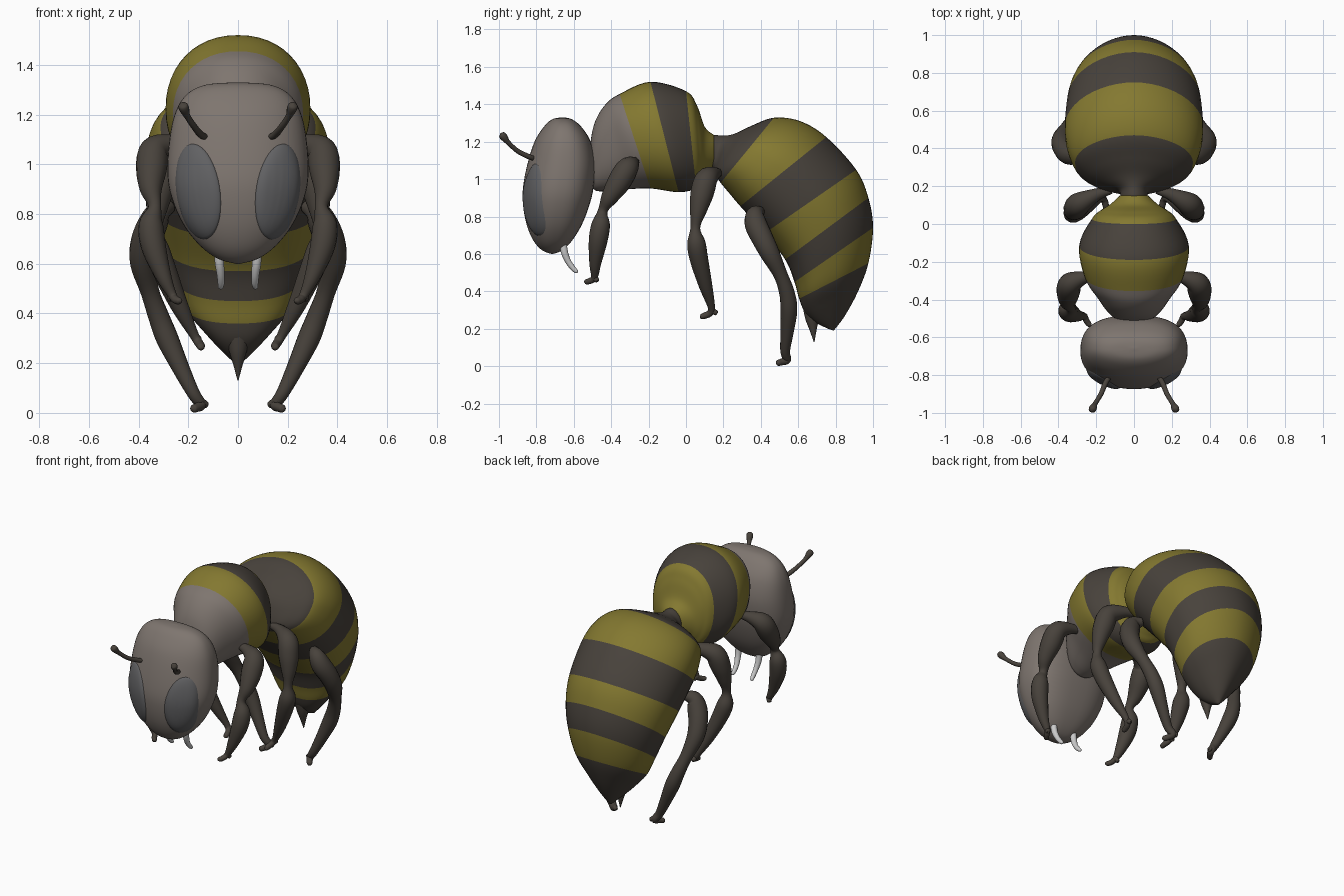
import bpy, math
from mathutils import Vector
from mathutils.bvhtree import BVHTree


def material(name, rgb):
    m = bpy.data.materials.new(name)
    m.diffuse_color = (*rgb, 1)
    return m


DARK = material("dark_brown", (0.065, 0.055, 0.045))
YELLOW = material("yellow", (0.23, 0.19, 0.03))
TAUPE = material("taupe", (0.21, 0.18, 0.16))
EYE = material("eye_grey", (0.12, 0.12, 0.125))


def spline(rows, steps):
    """Catmull-Rom through rows of numbers."""
    out = []
    for i in range(len(rows) - 1):
        p0, p1 = rows[max(i - 1, 0)], rows[i]
        p2, p3 = rows[i + 1], rows[min(i + 2, len(rows) - 1)]
        for s in range(steps):
            t = s / steps
            out.append([0.5 * (2 * b + (c - a) * t + (2 * a - 5 * b + 4 * c - d) * t * t
                               + (3 * b - a - 3 * c + d) * t ** 3)
                        for a, b, c, d in zip(p0, p1, p2, p3)])
    return out + [list(rows[-1])]


def skin(name, rings, mats, slots=None, mirror=False):
    """Join rings of points into a closed smooth skin."""
    n = len(rings[0])
    verts = [p for r in rings for p in r]
    faces, idx = [], []
    for i in range(len(rings) - 1):
        for j in range(n):
            k = (j + 1) % n
            faces.append((i * n + j, i * n + k, (i + 1) * n + k, (i + 1) * n + j))
            idx.append(slots[i] if slots else 0)
    faces += [tuple(range(n))[::-1], tuple(range(len(verts) - n, len(verts)))]
    idx += [idx[0], idx[-1]]
    me = bpy.data.meshes.new(name)
    me.from_pydata(verts, [], faces)
    for m in mats:
        me.materials.append(m)
    me.polygons.foreach_set("material_index", idx)
    ob = bpy.data.objects.new(name, me)
    bpy.context.collection.objects.link(ob)
    bpy.ops.object.select_all(action='DESELECT')
    ob.select_set(True)
    bpy.context.view_layer.objects.active = ob
    bpy.ops.object.mode_set(mode='EDIT')
    bpy.ops.mesh.select_all(action='SELECT')
    bpy.ops.mesh.normals_make_consistent(inside=False)
    bpy.ops.object.mode_set(mode='OBJECT')
    bpy.ops.object.shade_smooth()
    if mirror:
        ob.modifiers.new("mirror", 'MIRROR').use_mirror_merge = False
    return ob


def body(name, rows, mats, bands, power=(2, 2), steps=6, n=48):
    """Rows: y,z of one profile side, y,z of the other side, half width."""
    rings = []
    for ya, za, yb, zb, w in spline(rows, steps):
        a, b = Vector((0, ya, za)), Vector((0, yb, zb))
        ring = []
        for j in range(n):
            t = 2 * math.pi * j / n
            c, s = math.cos(t), math.sin(t)
            e = 2 / power[0 if c > 0 else 1]
            c = math.copysign(abs(c) ** e, c)
            s = math.copysign(abs(s) ** e, s)
            ring.append((a + b) / 2 + (a - b) / 2 * c + Vector((max(w, 0.004) * s, 0, 0)))
        rings.append(ring)
    return skin(name, rings, mats, [b for b in bands for _ in range(steps)])


def limb(name, rows, mats, mirror=True, steps=5, n=16):
    """Rows: x, y, z, radius along a path."""
    pts = spline(rows, steps)
    rings, u = [], Vector((0.3, 1, 0.1))
    for i, p in enumerate(pts):
        d = (Vector(pts[min(i + 1, len(pts) - 1)][:3]) - Vector(pts[max(i - 1, 0)][:3])).normalized()
        u = (u - d * u.dot(d)).normalized()
        v = d.cross(u)
        rings.append([Vector(p[:3]) + max(p[3], 0.002) * (u * math.cos(2 * math.pi * j / n)
                      + v * math.sin(2 * math.pi * j / n)) for j in range(n)])
    return skin(name, rings, mats, mirror=mirror)


# Head: front profile, back profile, half width
head = body("head", [
    (-.665, 1.33, -.655, 1.33, .01), (-.715, 1.32, -.61, 1.32, .13),
    (-.76, 1.28, -.56, 1.28, .208), (-.81, 1.2, -.51, 1.2, .255),
    (-.848, 1.08, -.485, 1.08, .278), (-.872, .95, -.495, .95, .283),
    (-.87, .85, -.52, .85, .262), (-.85, .75, -.56, .75, .215),
    (-.815, .67, -.61, .67, .15), (-.77, .62, -.66, .62, .08),
    (-.72, .6, -.71, .6, .01)], [TAUPE], [0] * 10, power=(2.05, 2.6))

# Thorax with slanted stripes
body("thorax", [
    (-.51, 1.1, -.505, 1.05, .02), (-.51, 1.2, -.495, .95, .09),
    (-.485, 1.31, -.44, .935, .14), (-.43, 1.4, -.32, .945, .2),
    (-.355, 1.455, -.19, .95, .262), (-.19, 1.52, -.04, .93, .29),
    (0, 1.47, .055, .95, .222), (.06, 1.39, .085, .99, .175),
    (.1, 1.28, .11, 1.03, .125), (.15, 1.235, .15, 1.06, .075)],
    [TAUPE, YELLOW, DARK], [0, 0, 0, 0, 1, 2, 1, 1, 1], power=(2.15, 2.15))

# Abdomen with waist and stripes
body("abdomen", [
    (.11, 1.2, .11, 1.09, .02), (.14, 1.235, .13, 1.06, .068),
    (.2, 1.232, .15, 1.045, .08), (.26, 1.243, .155, 1.03, .15),
    (.35, 1.285, .165, 1.01, .24), (.47, 1.328, .185, .98, .312),
    (.61, 1.31, .235, .92, .353),
    (.75, 1.225, .29, .855, .366), (.91, 1.05, .42, .71, .352),
    (.975, .9, .53, .57, .32), (1.0, .74, .58, .45, .275),
    (.975, .55, .605, .36, .22), (.92, .4, .635, .29, .14),
    (.85, .27, .69, .235, .065), (.79, .19, .76, .2, .01)],
    [DARK, YELLOW], [0, 0, 0, 0, 0, 1, 1, 0, 1, 0, 1, 0, 0, 0], power=(1.9, 2.5))

# Stinger
limb("stinger", [(0, .675, .31, .05), (0, .675, .25, .036), (0, .68, .19, .018),
                 (0, .685, .13, .002)], [DARK], mirror=False)

# Legs: body joint, thigh, knee, shin, hooked foot
limb("front_leg", [
    (.2, -.27, 1.09, .02), (.27, -.285, 1.085, .036), (.335, -.315, 1.055, .06),
    (.348, -.36, .98, .062), (.35, -.41, .9, .045), (.335, -.445, .83, .026),
    (.35, -.455, .76, .049), (.34, -.47, .67, .05), (.3, -.485, .55, .032),
    (.265, -.49, .475, .018), (.25, -.515, .455, .016), (.235, -.535, .45, .013),
    (.23, -.542, .447, .002)], [DARK])
limb("middle_leg", [
    (.12, .18, 1.03, .02), (.2, .155, 1.03, .034), (.285, .11, 1.0, .06),
    (.31, .085, .92, .062), (.325, .065, .83, .045), (.33, .05, .74, .026),
    (.325, .055, .66, .049), (.295, .07, .57, .049), (.235, .105, .43, .036),
    (.18, .135, .32, .02), (.16, .13, .285, .018), (.15, .1, .27, .017),
    (.15, .08, .265, .013), (.15, .074, .265, .002)], [DARK])
limb("hind_leg", [
    (.27, .4, .83, .025), (.315, .37, .81, .048), (.345, .375, .755, .06),
    (.375, .41, .68, .058), (.382, .45, .6, .052), (.355, .505, .49, .038),
    (.32, .54, .39, .042), (.285, .55, .3, .045), (.23, .54, .18, .035),
    (.18, .53, .08, .026), (.15, .54, .035, .022), (.165, .51, .022, .018),
    (.18, .49, .017, .015), (.184, .483, .016, .002)], [DARK])

# Small heel on each foot
for part, p, q in (("front", (.262, -.49, .48), (.275, -.475, .455)),
                   ("middle", (.165, .135, .3), (.165, .165, .282)),
                   ("hind", (.15, .54, .045), (.125, .55, .03))):
    limb(part + "_heel", [(*p, .018), (*q, .012), (*q, .002)], [DARK], steps=3)

# Antennae with clubbed tips
limb("antenna", [
    (.13, -.81, 1.11, .012), (.15, -.84, 1.12, .014), (.175, -.9, 1.15, .013),
    (.205, -.95, 1.195, .013), (.216, -.972, 1.222, .02), (.222, -.985, 1.238, .018),
    (.224, -.992, 1.245, .002)], [DARK])

# Mandibles
limb("mandible", [
    (.075, -.66, .68, .02), (.075, -.65, .61, .019), (.07, -.63, .56, .016),
    (.068, -.605, .525, .014), (.07, -.585, .505, .01), (.07, -.58, .5, .002)], [])

# Eyes: tilted ovals laid over the curved face
tree = BVHTree.FromPolygons([v.co for v in head.data.vertices],
                            [p.vertices for p in head.data.polygons])
rings = []
for k in range(13):
    r = max(1 - k / 12, 0.01)
    ring = []
    for j in range(48):
        t = 2 * math.pi * j / 48
        h = math.sin(t) * r
        x = .16 + .09 * r * math.cos(t) + .022 * h
        hit, nor, _, _ = tree.ray_cast(Vector((x, -2, .89 + .195 * h)), Vector((0, 1, 0)))
        if nor.y > 0:
            nor = -nor
        ring.append(hit + nor * (.014 * (1 - r ** 6) - .001))
    rings.append(ring)
back = [p + Vector((0, .03, 0)) for p in rings[0]]
skin("eye", [back] + rings, [EYE], mirror=True)
